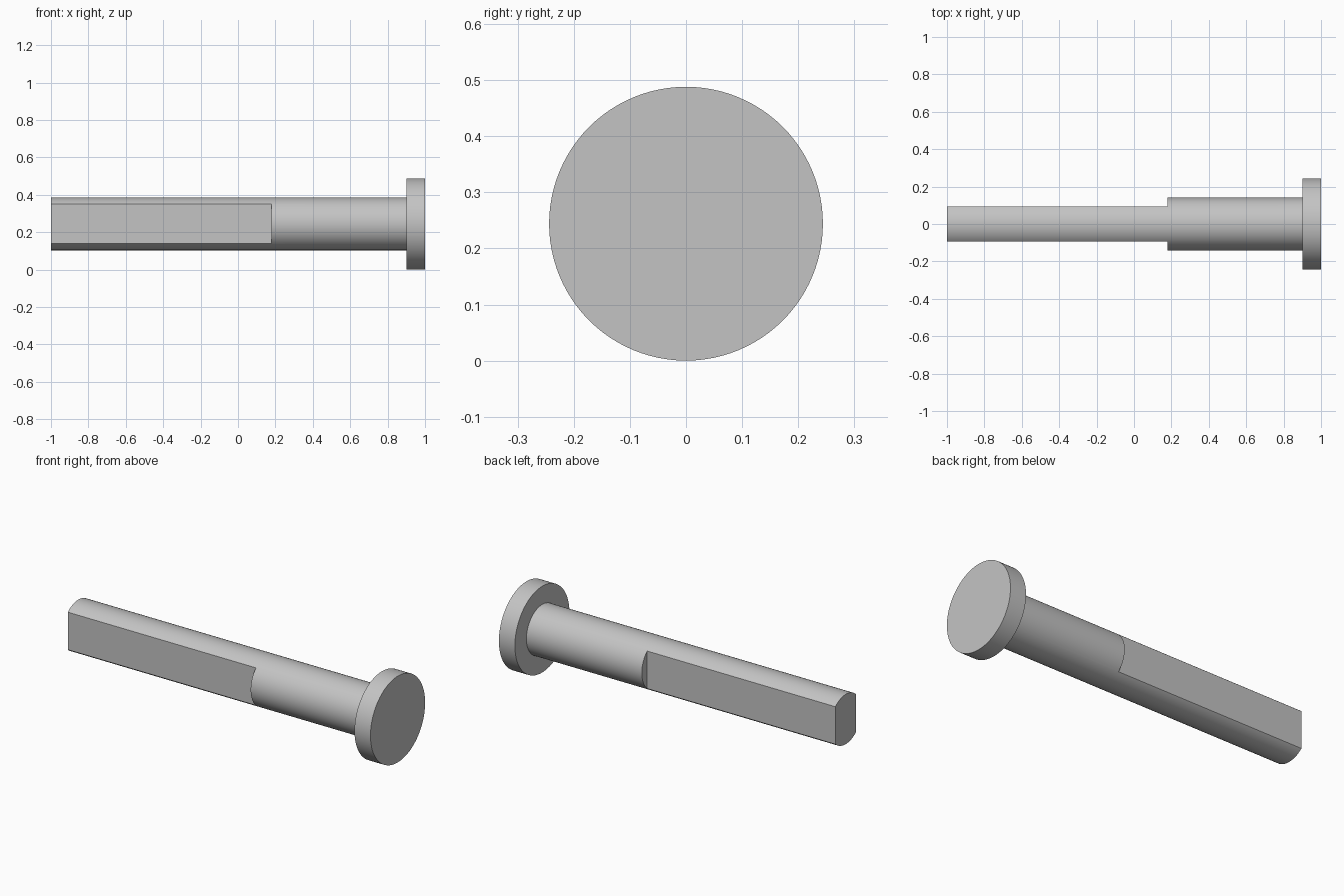
import bpy
from math import pi

if "Cube" in bpy.data.objects:
    bpy.data.objects.remove(bpy.data.objects["Cube"])

AXIS_Z = 0.244      # height of the pin axis
SHAFT_R = 0.141
HEAD_R = 0.244
FLAT_Y = 0.093      # half thickness between the two flats
STEP_X = 0.178      # where the flats end
HEAD_X = 0.9

grey = bpy.data.materials.new("plain grey")
grey.use_nodes = True
colour = (0.55, 0.55, 0.55, 1)
grey.diffuse_color = colour
grey.node_tree.nodes["Principled BSDF"].inputs["Base Color"].default_value = colour


def rod(name, radius, x0, x1):
    """Cylinder lying along x."""
    bpy.ops.mesh.primitive_cylinder_add(
        vertices=96, radius=radius, depth=x1 - x0,
        location=((x0 + x1) / 2, 0, AXIS_Z), rotation=(0, pi / 2, 0))
    obj = bpy.context.object
    obj.name = name
    obj.data.materials.append(grey)
    return obj


def combine(obj, other, operation):
    """Apply a boolean and discard the second object."""
    mod = obj.modifiers.new(operation.lower(), "BOOLEAN")
    mod.operation = operation
    mod.solver = "EXACT"
    mod.object = other
    bpy.context.view_layer.objects.active = obj
    bpy.ops.object.modifier_apply(modifier=mod.name)
    bpy.data.objects.remove(other)


# Shaft with a flat milled on each side
pin = rod("headed_pin", SHAFT_R, -1, HEAD_X + 0.05)
for side in (-1, 1):
    bpy.ops.mesh.primitive_cube_add(
        size=1, location=((STEP_X - 1.2) / 2, side * (FLAT_Y + 0.1), AXIS_Z))
    cutter = bpy.context.object
    cutter.name = "flat_cutter"
    cutter.hide_render = True
    cutter.scale = (STEP_X + 1.2, 0.2, 0.5)
    bpy.context.view_layer.update()
    combine(pin, cutter, "DIFFERENCE")

# Round head
combine(pin, rod("head", HEAD_R, HEAD_X, 1), "UNION")

# Smooth barrels with crisp edges
bpy.ops.object.select_all(action="DESELECT")
pin.select_set(True)
bpy.context.view_layer.objects.active = pin
bpy.ops.object.shade_smooth_by_angle(angle=pi / 6)
